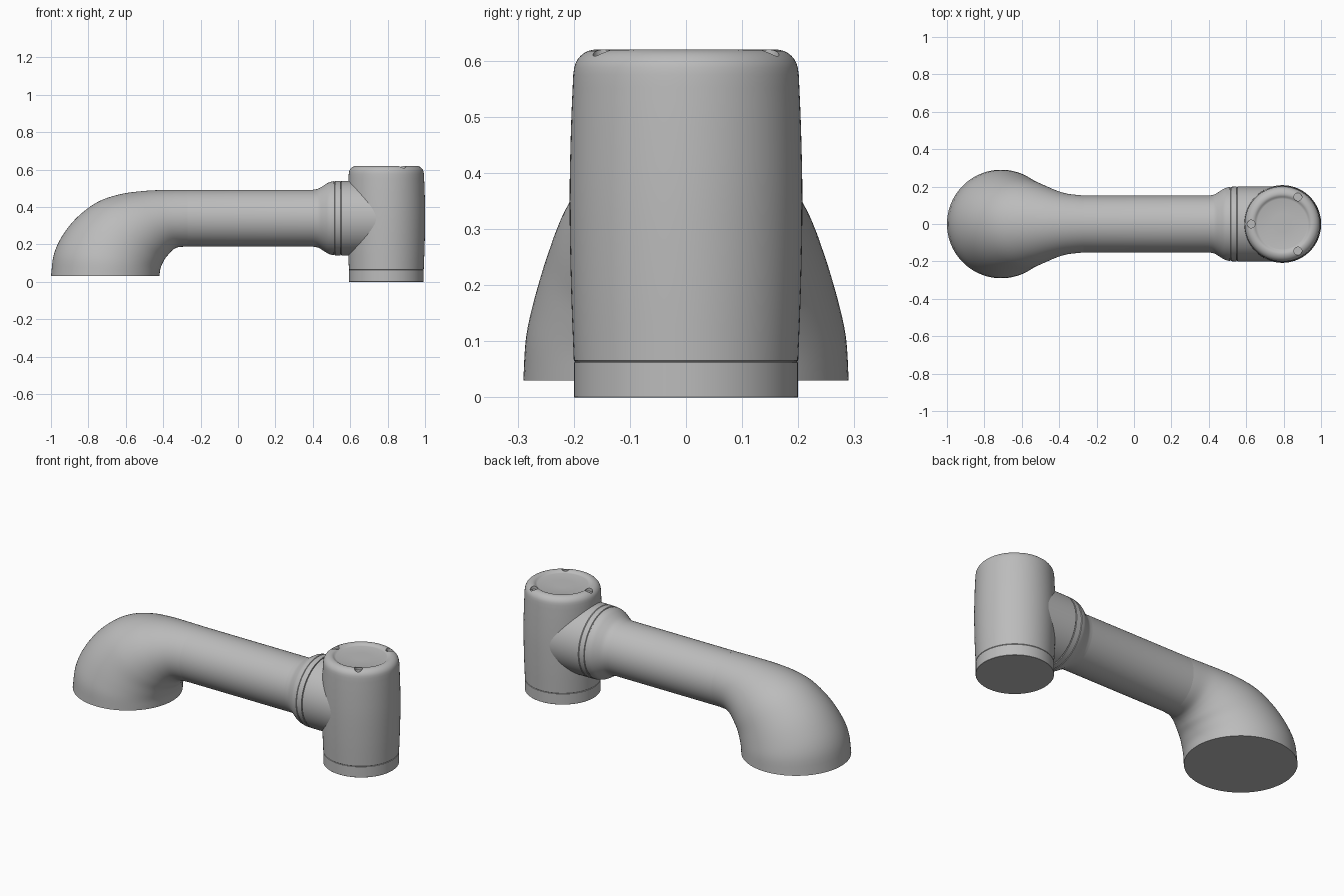
import bpy, bmesh
from math import cos, sin, tau, radians
from mathutils import Vector, Matrix

cube = bpy.data.objects.get("Cube")
if cube:
    bpy.data.objects.remove(cube)

SEGMENTS = 96
AXIS_Z = 0.34      # height of the horizontal tube
HOUSING_X = 0.793  # centre of the upright housing

grey = bpy.data.materials.new("satin grey")
grey.use_nodes = True
grey.diffuse_color = (0.5, 0.5, 0.5, 1)
grey.node_tree.nodes["Principled BSDF"].inputs["Base Color"].default_value = (0.5, 0.5, 0.5, 1)


def loft(name, rings):
    """Skin a list of point rings and cap both ends."""
    bm = bmesh.new()
    loops = [[bm.verts.new(p) for p in ring] for ring in rings]
    for a, b in zip(loops, loops[1:]):
        for i in range(len(a)):
            j = (i + 1) % len(a)
            bm.faces.new((a[i], a[j], b[j], b[i]))
    bm.faces.new(loops[0])
    bm.faces.new(loops[-1])
    bmesh.ops.recalc_face_normals(bm, faces=bm.faces)
    mesh = bpy.data.meshes.new(name)
    bm.to_mesh(mesh)
    bm.free()
    mesh.materials.append(grey)
    obj = bpy.data.objects.new(name, mesh)
    bpy.context.collection.objects.link(obj)
    return obj


def ellipse(centre, u, v):
    angles = [tau * i / SEGMENTS for i in range(SEGMENTS)]
    return [centre + u * cos(a) + v * sin(a) for a in angles]


def turned(name, profile, base, axis):
    """Revolve (distance along axis, radius) pairs."""
    side = Vector((0, 1, 0))
    other = axis.cross(side)
    return loft(name, [ellipse(base + axis * d, side * r, other * r) for d, r in profile])


def smooth_path(keys, steps=4):
    """Catmull-Rom interpolation through the key tuples."""
    keys = [Vector(k) for k in keys]
    padded = [keys[0] * 2 - keys[1]] + keys + [keys[-1] * 2 - keys[-2]]
    out = []
    for a, b, c, d in zip(padded, padded[1:], padded[2:], padded[3:]):
        for s in range(steps):
            t = s / steps
            out.append(0.5 * (2 * b + (c - a) * t + (2 * a - 5 * b + 4 * c - d) * t ** 2
                              + (3 * b - a - 3 * c + d) * t ** 3))
    return out + [keys[-1]]


def shade(obj, angle):
    bpy.ops.object.select_all(action="DESELECT")
    obj.select_set(True)
    bpy.context.view_layer.objects.active = obj
    bpy.ops.object.shade_smooth_by_angle(angle=radians(angle))


# Flared elbow: inner x, z, outer x, z, half width
elbow_keys = [
    (-.42, .03, -1.0, .03, .29),
    (-.415, .07, -.985, .145, .285),
    (-.402, .102, -.94, .245, .27),
    (-.388, .127, -.86, .345, .25),
    (-.37, .148, -.75, .427, .228),
    (-.355, .165, -.63, .468, .204),
    (-.338, .178, -.51, .485, .18),
    (-.315, .186, -.40, .491, .162),
    (-.27, .188, -.27, .492, .152),
]
elbow_rings = []
for ix, iz, ox, oz, width in smooth_path(elbow_keys):
    inner, outer = Vector((ix, 0, iz)), Vector((ox, 0, oz))
    elbow_rings.append(ellipse((inner + outer) / 2, (outer - inner) / 2, Vector((0, width, 0))))
elbow = loft("flared_elbow", elbow_rings)

# Straight tube swelling into the collar, with a fine groove
X = Vector((1, 0, 0))
tube_base = Vector((0, 0, AXIS_Z))
flare = [tuple(p) for p in smooth_path([(.40, .152), (.43, .158), (.46, .176), (.485, .191), (.512, .198)])]
tube = turned("tube_and_collar",
              [(-.28, .152)] + flare + [(.514, .195), (.517, .195), (.519, .199), (.548, .2)],
              tube_base, X)

# Sleeve joining the collar to the housing
sleeve = turned("housing_sleeve",
                [(.545, .19), (.551, .197), (.554, .2), (HOUSING_X, .2)], tube_base, X)

# Upright housing: lower ring, barrelled body, rounded rim and dished top
Z = Vector((0, 0, 1))
housing_base = Vector((HOUSING_X, 0, 0))
ring = turned("lower_ring", [(0, .199), (.001, .2), (.062, .2), (.064, .197)], housing_base, Z)
body = [tuple(p) for p in smooth_path([(.066, .2), (.2, .205), (.35, .2075), (.48, .205), (.575, .201)])]
rim = [(.58 + .04 * sin(tau * i / 32), .16 + .04 * cos(tau * i / 32)) for i in range(1, 9)]
housing = turned("housing",
                 [(.063, .197)] + body + rim
                 + [(.619, .153), (.615, .146), (.611, .141), (.609, .134), (.609, .05)],
                 housing_base, Z)

# Three screw notches cut into the rim
for i in range(3):
    a = tau * i / 3 + tau / 6
    spot = housing_base + Vector((.167 * cos(a), .167 * sin(a), .602))
    cutter = turned("notch_cutter", [(0, .021), (.05, .021)], spot, Z)
    cutter.hide_render = True
    cut = housing.modifiers.new("notch", "BOOLEAN")
    cut.object = cutter
    cut.solver = "EXACT"
    bpy.context.view_layer.objects.active = housing
    bpy.ops.object.modifier_apply(modifier=cut.name)
    bpy.data.objects.remove(cutter)

for part in (elbow, tube, sleeve, ring, housing):
    shade(part, 32)
